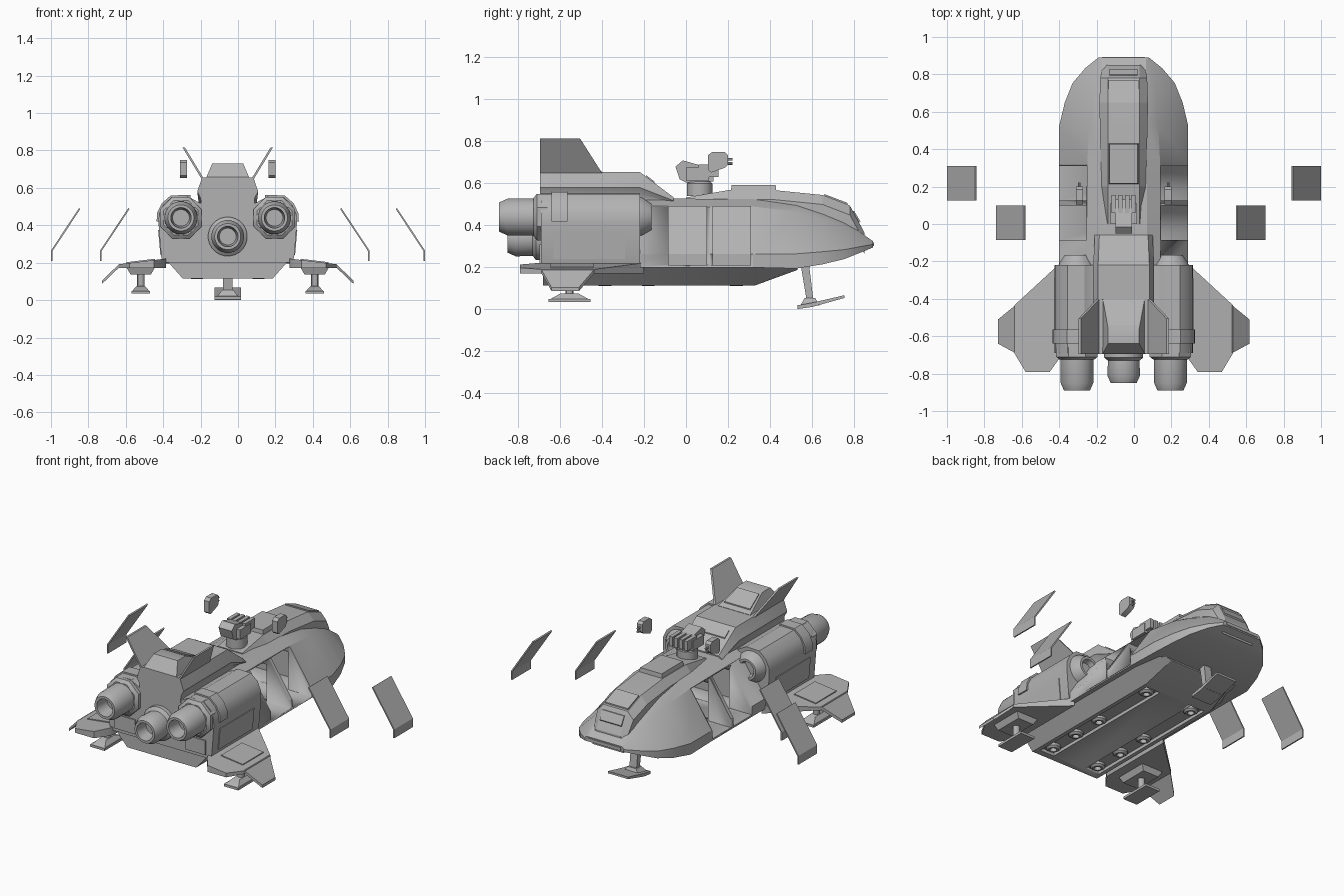
import bpy, bmesh, math
from mathutils import Vector

cube = bpy.data.objects.get("Cube")
if cube:
    bpy.data.objects.remove(cube, do_unlink=True)

CX = -0.055  # centre line of the craft
SIDES = ((-1, "right"), (1, "left"))

grey = bpy.data.materials.new("hull_grey")
grey.use_nodes = True
grey.diffuse_color = (0.45, 0.45, 0.45, 1)
for node in grey.node_tree.nodes:
    if node.type == 'BSDF_PRINCIPLED':
        node.inputs["Base Color"].default_value = grey.diffuse_color


def loft(name, rings, angle=30):
    """Skin equal-length rings of points and cap both ends."""
    bm = bmesh.new()
    rows = [[bm.verts.new(p) for p in r] for r in rings]
    n = len(rows[0])
    for a, b in zip(rows, rows[1:]):
        for i in range(n):
            j = (i + 1) % n
            bm.faces.new((a[i], a[j], b[j], b[i]))
    bm.faces.new(rows[0])
    bm.faces.new(rows[-1])
    bmesh.ops.recalc_face_normals(bm, faces=bm.faces[:])
    mesh = bpy.data.meshes.new(name)
    bm.to_mesh(mesh)
    bm.free()
    mesh.materials.append(grey)
    ob = bpy.data.objects.new(name, mesh)
    bpy.context.scene.collection.objects.link(ob)
    bpy.ops.object.select_all(action='DESELECT')
    ob.select_set(True)
    bpy.context.view_layer.objects.active = ob
    bpy.ops.object.shade_smooth_by_angle(angle=math.radians(angle))
    return ob


def along_y(name, pts, y0, y1):
    return loft(name, [[(x, y, z) for x, z in pts] for y in (y0, y1)])


def along_x(name, pts, x0, x1):
    return loft(name, [[(x, y, z) for y, z in pts] for x in (x0, x1)])


def mirrored(half):
    return [(CX + x, z) for x, z in half] + [(CX - x, z) for x, z in reversed(half)]


def box(name, x, y, z):
    return along_y(name, [(x[0], z[0]), (x[1], z[0]), (x[1], z[1]), (x[0], z[1])], *y)


def taper(name, c, z0, z1, bottom, top):
    """Tapered block: bottom and top are half sizes in x and y."""
    corners = ((-1, -1), (1, -1), (1, 1), (-1, 1))
    return loft(name, [[(c[0] + h[0] * a, c[1] + h[1] * b, z) for a, b in corners]
                       for h, z in ((bottom, z0), (top, z1))])


def lathe(name, c, prof, axis='y', n=24):
    """Rings of (radius, position) around an axis through c."""
    rings = []
    for r, p in prof:
        ring = []
        for i in range(n):
            t = 2 * math.pi * (i + 0.5) / n
            u, v = r * math.cos(t), r * math.sin(t)
            ring.append((c[0] + u, p, c[1] + v) if axis == 'y' else (c[0] + u, c[1] + v, p))
        rings.append(ring)
    return loft(name, rings)


def cut(ob, cutters):
    for c in cutters:
        c.hide_render = True
        m = ob.modifiers.new("cut", 'BOOLEAN')
        m.operation, m.solver, m.object = 'DIFFERENCE', 'EXACT', c
        bpy.context.view_layer.objects.active = ob
        bpy.ops.object.modifier_apply(modifier=m.name)
        bpy.data.objects.remove(c, do_unlink=True)


# Main hull: y, half width, bottom, side top, shoulder x, shoulder z, roof x, roof z
sections = [
    (-0.3, .345, .2, .265, .195, .495, .125, .53),
    (.32, .345, .2, .265, .195, .49, .125, .525),
    (.524, .345, .195, .265, .185, .465, .125, .497),
    (.65, .315, .215, .275, .175, .43, .12, .46),
    (.754, .273, .24, .285, .165, .39, .12, .415),
    (.834, .205, .272, .3, .15, .345, .12, .365),
    (.89, .135, .295, .31, .13, .32, .12, .325)]
hull = loft("main_hull", [[(x, y, z) for x, z in mirrored([(w, zb), (w, zm), (s, zs), (t, zt)])]
                          for y, w, zb, zm, s, zs, t, zt in sections], 25)
DOORS = ((-.085, .1), (.125, .31))
cut(hull, [box("cutter", (-1, 1), d, (.212, .487)) for d in DOORS]
    + [box("cutter", (CX - .185, CX + .185), (-.2, .45), (.214, .45))])

# Keel with two recessed lift-thruster channels
keel = loft("keel", [[(x, y, z) for x, z in mirrored([(b, zb), (t, .205)])]
                     for y, b, t, zb in ((-.68, .24, .32, .115), (.33, .24, .32, .115), (.53, .22, .3, .188))])
cut(keel, [box("cutter", (CX + s * .165 - .05, CX + s * .165 + .05), (-.64, .3), (.05, .135)) for s, _ in SIDES])
for s, side in SIDES:
    for i, y in enumerate((-.585, -.385, -.18, .24)):
        lathe(f"{side}_lift_thruster_{i}", (CX + s * .165, y),
              [(.045, .14), (.042, .122), (.03, .112), (.02, .112), (.018, .135)], 'z', 16)

# Rear engine block and bands
block = [(.345, .2), (.355, .23), (.37, .41), (.368, .46), (.345, .51), (.3, .55), (.21, .553), (.15, .52)]
along_y("engine_block", mirrored(block), -.69, -.22)
lathe("centre_nozzle", (CX, .34), [(.105, -.68), (.105, -.715), (.085, -.73), (.088, -.81),
                                   (.07, -.85), (.055, -.85), (.045, -.77)])
for s, side in SIDES:
    ex = CX + s * .25
    lathe(f"{side}_engine_collar", (ex, .44), [(.12, -.66), (.12, -.71), (.1, -.725)], n=8)
    lathe(f"{side}_nozzle", (ex, .44), [(.09, -.69), (.088, -.85), (.07, -.89), (.055, -.89), (.045, -.8)])
    lathe(f"{side}_intake", (ex, .44), [(.1, -.24), (.095, -.21), (.065, -.165), (.05, -.165), (.04, -.2)])
    band = [(.371, .42), (.38, .42), (.378, .465), (.352, .518), (.304, .56), (.2, .562), (.2, .545), (.3, .545), (.36, .46)]
    along_y(f"{side}_engine_band", [(CX + s * x, z) for x, z in band], -.64, -.565)
    box(f"{side}_rear_panel", sorted((CX + s * .175, CX + s * .315)), (-.697, -.68), (.22, .31))
    panel = [(.35, .24), (.36, .24), (.372, .375), (.36, .375)]
    along_y(f"{side}_side_panel", [(CX + s * x, z) for x, z in panel], -.63, -.29)

# Dorsal housing, upper deck and fins
dorsal = ((-.695, .655, 1), (-.22, .655, 1), (-.06, .535, .95))
loft("dorsal_housing", [[(x, y, z) for x, z in mirrored(
    [(.14 * k, .5), (.145 * k, .5 + (t - .5) * .3), (.163 * k, .5 + (t - .5) * .52), (.137 * k, t)])]
    for y, t, k in dorsal])
loft("upper_deck", [[(x, y, z) for x, z in mirrored([(.116, .64), (w, t)])]
                    for y, t, w in ((-.695, .657, .114), (-.64, .73, .083), (-.56, .73, .083), (-.4, .657, .112))])
loft("deck_panel", [[(CX + a, y, z + d) for a, y, z in
                     ((-.09, -.43, .671), (.09, -.43, .671), (.075, -.54, .721), (-.075, -.54, .721))]
                    for d in (-.01, .007)])
loft("dorsal_vent", [[(CX + a * .11, y, z + d) for a, y, z in
                      ((-1, -.19, .6325), (1, -.19, .6325), (1, -.15, .6025), (-1, -.15, .6025))]
                     for d in (-.01, .007)])
for s, side in SIDES:
    loft(f"{side}_fin", [[(CX + s * (x + d), y, z) for x, y, z in
                          ((.128, -.4, .65), (.228, -.505, .815), (.228, -.695, .815), (.128, -.695, .65))]
                         for d in (0, .013)])

# Wings with drooped tips, panels and landing feet
root = ((.33, -.2), (.585, -.435), (.585, -.69), (.525, -.79), (.395, -.79), (.345, -.72), (.33, -.69))


def wing_top(x):
    return .222 - .12 * (x - .33)


for s, side in SIDES:
    loft(f"{side}_wing", [[(CX + s * x, y, wing_top(x) - d * (.05 - .12 * (x - .33))) for x, y in root]
                          for d in (0, 1)])
    loft(f"{side}_wing_tip", [[(CX + s * x, y, z) for y, z in
                               ((y0, z0), (y1, z0), (y1, z0 - .018), (y0, z0 - .018))]
                              for x, y0, y1, z0 in ((.58, -.69, -.435, .193), (.672, -.64, -.51, .105))])
    loft(f"{side}_wing_panel", [[(CX + s * x, y, wing_top(x) + d) for x, y in
                                 ((.39, -.44), (.54, -.44), (.54, -.645), (.39, -.645))] for d in (-.01, .006)])
    gx = CX + s * .465
    taper(f"{side}_gear_housing", (gx, -.56), .138, .19, (.055, .09), (.085, .11))
    lathe(f"{side}_gear_leg", (gx, -.555), [(.02, .06), (.02, .15)], 'z', 12)
    taper(f"{side}_foot_pad", (gx, -.555), .035, .05, (.05, .1), (.05, .1))
    taper(f"{side}_foot", (gx, -.555), .05, .075, (.045, .09), (.022, .045))

# Nose landing gear
along_x("nose_gear_leg", [(.545, .22), (.585, .22), (.607, .04), (.575, .04)], CX - .025, CX + .025)
along_x("nose_foot", [(.53, .002), (.6, .012), (.755, .055), (.755, .068), (.6, .032), (.53, .02)], CX - .07, CX + .07)
taper("nose_foot_hub", (CX, .59), .02, .055, (.055, .045), (.03, .025))

# Raised cockpit spine, hatch and nose details
spine = ((0, .533, .1), (.2, .568, .12), (.42, .568, .125), (.65, .545, .13), (.78, .495, .125), (.81, .44, .12), (.85, .365, .11))
loft("cockpit_spine", [[(x, y, z) for x, z in mirrored([(w, t - .1), (w, t - .045), (.085, t)])]
                       for y, t, w in spine], 12)
taper("roof_hatch", (CX, .322), .55, .593, (.085, .11), (.075, .105))
loft("windscreen", [[(CX + a * .08, y, z + d) for a, y, z in
                     ((-1, .66, .542), (1, .66, .542), (1, .77, .5), (-1, .77, .5))] for d in (-.01, .007)])
along_x("windscreen_sill", [(.77, .47), (.8, .47), (.83, .42), (.815, .4), (.77, .42)], CX - .075, CX + .075)
box("nose_slot", (CX - .115, CX + .115), (.84, .894), (.303, .318))

# Roof turret
lathe("turret_base", (CX, .065), [(.062, .54), (.062, .6), (.05, .61)], 'z', 16)
along_x("turret_body", [(-.05, .68), (-.015, .71), (.09, .68), (.13, .67), (.13, .61), (0, .605), (-.03, .62)],
        CX - .045, CX + .045)
for s, side in SIDES:
    box(f"{side}_turret_arm", sorted((CX + s * .035, CX + s * .07)), (0, .11), (.615, .675))
    for i, x in enumerate((.018, .052)):
        box(f"{side}_turret_gun_{i}", sorted((CX + s * (x - .012), CX + s * (x + .012))), (.06, .155), (.63, .69))

# Floating gun pods
for s, side in SIDES:
    px = CX + s * .237
    pod = [(.105, .665), (.12, .652), (.185, .675), (.2, .69), (.2, .735), (.185, .75), (.125, .75), (.105, .735)]
    along_x(f"{side}_gun_pod", pod, px - .018, px + .018)
    for i, z in enumerate((.695, .715)):
        lathe(f"{side}_pod_barrel_{i}", (px, z), [(.007, .19), (.007, .222)], n=8)

# Detached side doors
leaf = ((0, .21), (0, .265), (-.15, .492), (-.157, .487), (-.008, .262), (-.008, .21))
for s, x, d, name in ((-1, 1, 1, "right_outer_door"), (1, 1, 1, "left_outer_door"),
                      (-1, .737, 0, "right_inner_door"), (1, .703, 0, "left_inner_door")):
    along_y(name, [(s * (x + a), z) for a, z in leaf], *DOORS[d])
